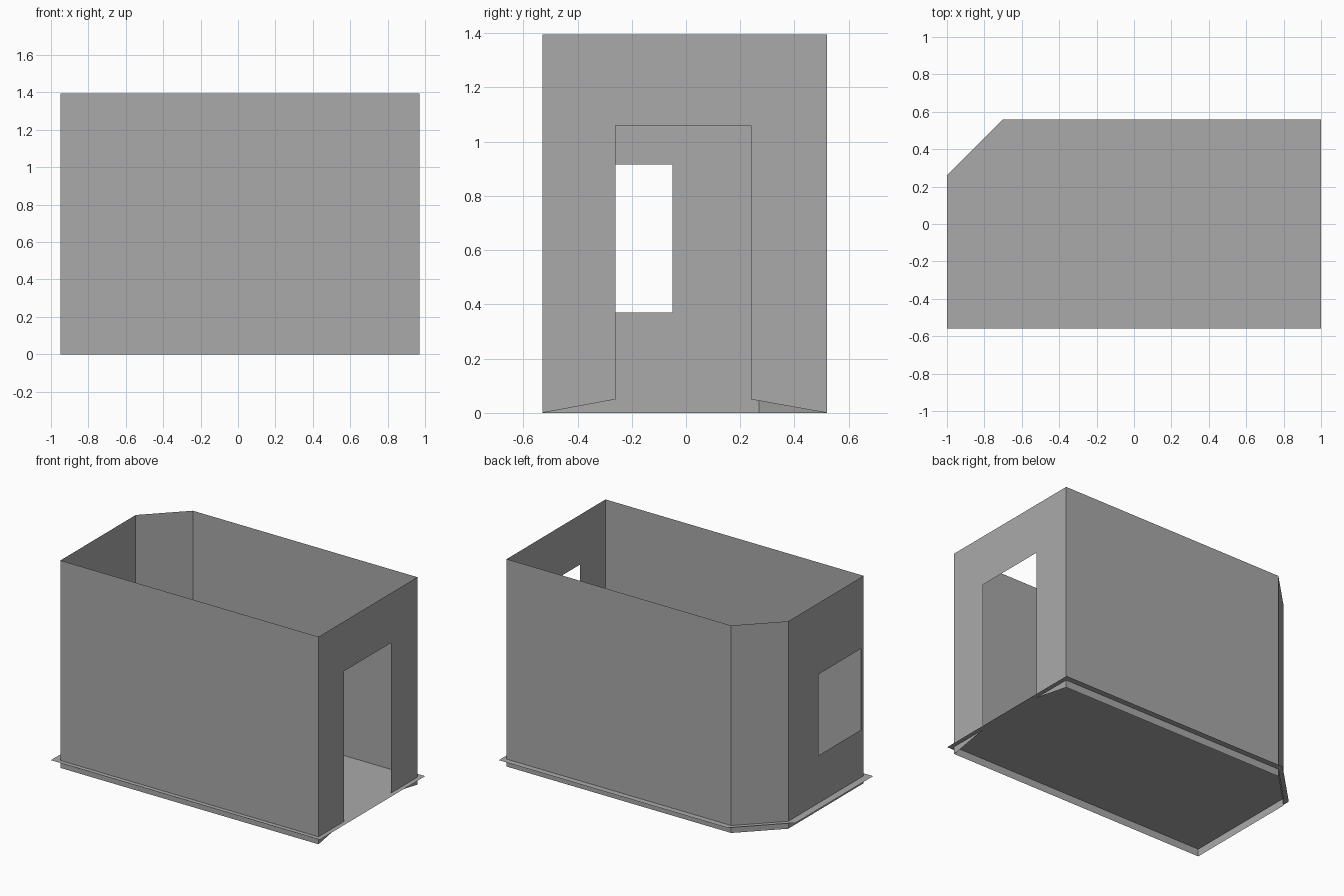
import bpy
import bmesh

cube = bpy.data.objects.get("Cube")
if cube:
    bpy.data.objects.remove(cube, do_unlink=True)

# One plain grey for the whole shell
GREY = (0.4, 0.4, 0.4, 1.0)
grey = bpy.data.materials.new("plain grey")
grey.use_nodes = True
grey.diffuse_color = GREY
shader = grey.node_tree.nodes["Principled BSDF"]
shader.inputs["Base Color"].default_value = GREY

RIGHT, LEFT, FRONT, BACK = 0.97, -0.95, -0.53, 0.52
CUT_X, CUT_Y = -0.70, 0.27
TOP, FLOOR = 1.395, 0.05


def sheet(name, *polygons):
    """Make an object of flat faces, welding shared corners."""
    bm = bmesh.new()
    for points in polygons:
        bm.faces.new([bm.verts.new(p) for p in points])
    bmesh.ops.remove_doubles(bm, verts=bm.verts, dist=0.0001)
    mesh = bpy.data.meshes.new(name)
    bm.to_mesh(mesh)
    bm.free()
    mesh.materials.append(grey)
    obj = bpy.data.objects.new(name, mesh)
    bpy.context.collection.objects.link(obj)
    return obj


def upright(a, b):
    """Corners of a full-height wall from plan point a to b."""
    return [(*a, 0), (*b, 0), (*b, TOP), (*a, TOP)]


# Floor plate, wider than the walls, with one cut corner
plan = [(-1, -0.56), (1, -0.56), (1, 0.56), (-0.70, 0.56), (-1, 0.26)]
sheet("floor", [(x, y, FLOOR) for x, y in plan])

# Plain walls
sheet("front_wall", upright((LEFT, FRONT), (RIGHT, FRONT)))
sheet("back_wall", upright((RIGHT, BACK), (CUT_X, BACK)))
sheet("corner_wall", upright((CUT_X, BACK), (LEFT, CUT_Y)))

# End wall with a doorway; its lower edge rises to the door sill
door_a, door_b, door_top = -0.26, 0.24, 1.06
outline = [(FRONT, 0), (door_a, FLOOR), (door_a, door_top), (door_b, door_top),
           (door_b, FLOOR), (BACK, 0), (BACK, TOP), (FRONT, TOP)]
sheet("door_wall", [(RIGHT, y, z) for y, z in outline])

# End wall with a window opening, four panels around the hole
outer = upright((LEFT, CUT_Y), (LEFT, FRONT))
inner = [(LEFT, y, z) for y, z in
         [(-0.05, 0.37), (-0.50, 0.37), (-0.50, 0.915), (-0.05, 0.915)]]
panels = []
for i in range(4):
    j = (i + 1) % 4
    panels.append([outer[i], outer[j], inner[j], inner[i]])
sheet("window_wall", *panels)
